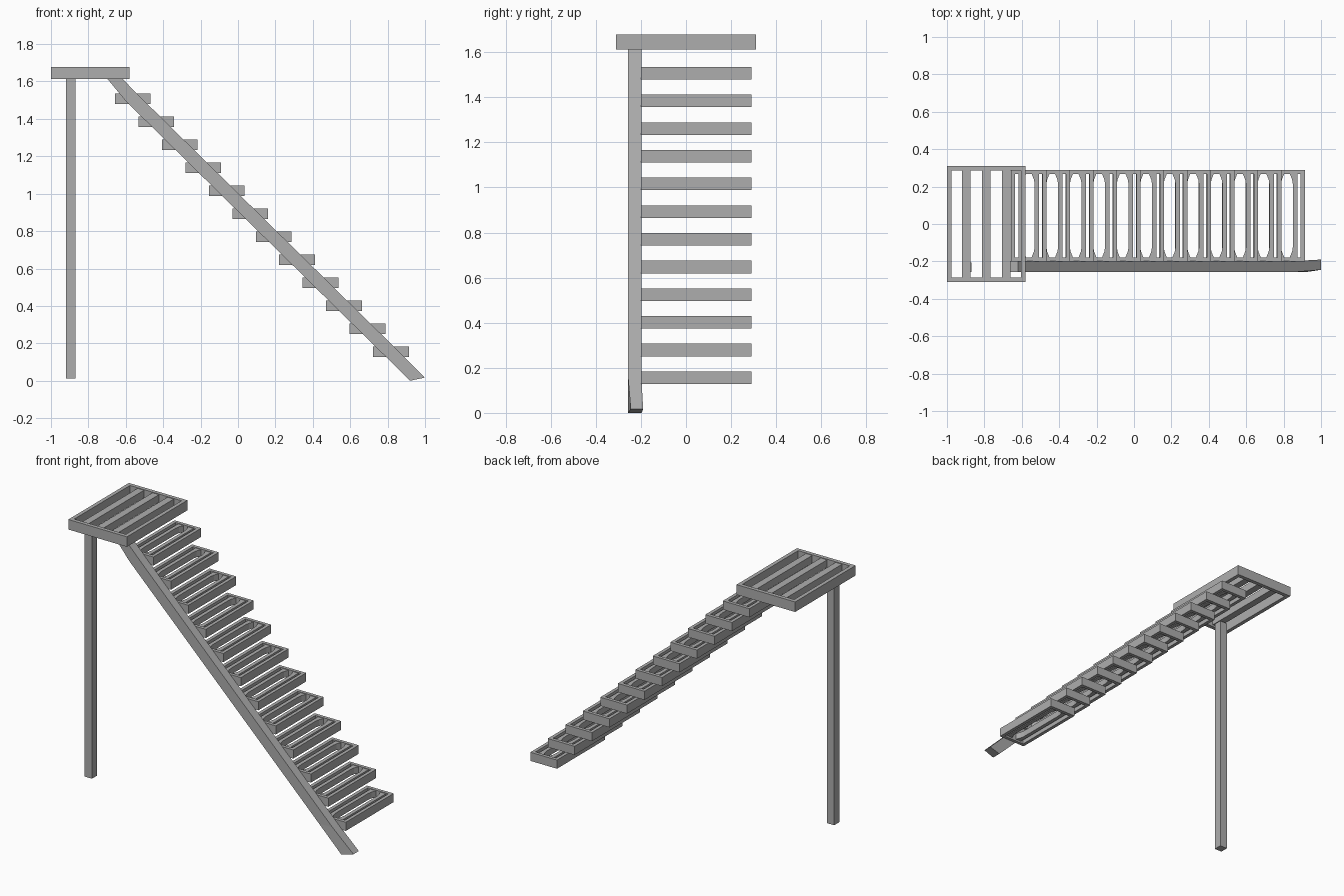
import bpy

if "Cube" in bpy.data.objects:
    bpy.data.objects.remove(bpy.data.objects["Cube"])

grey = bpy.data.materials.new("painted grey steel")
grey.diffuse_color = (0.42, 0.42, 0.42, 1)
grey.use_nodes = True
grey.node_tree.nodes["Principled BSDF"].inputs["Base Color"].default_value = grey.diffuse_color


def make(name, verts, faces):
    me = bpy.data.meshes.new(name)
    me.from_pydata(verts, [], faces)
    me.update()
    me.materials.append(grey)
    ob = bpy.data.objects.new(name, me)
    bpy.context.collection.objects.link(ob)
    return ob


def prism(name, outline, z0, z1):
    """Extrude a counter-clockwise xy outline upward."""
    n = len(outline)
    verts = [(x, y, z) for z in (z0, z1) for x, y in outline]
    faces = [tuple(range(n))[::-1], tuple(range(n, 2 * n))]
    faces += [(i, (i + 1) % n, n + (i + 1) % n, n + i) for i in range(n)]
    return make(name, verts, faces)


def rect(x0, x1, y0, y1):
    return [(x0, y0), (x1, y0), (x1, y1), (x0, y1)]


def frame(name, x0, x1, y0, y1, z0, z1, w):
    """Open rectangular rim of width w."""
    o, i = rect(x0, x1, y0, y1), rect(x0 + w, x1 - w, y0 + w, y1 - w)
    verts = [(x, y, z) for z in (z0, z1) for x, y in o + i]
    faces = []
    for a in range(4):
        b = (a + 1) % 4
        faces += [(a, b, 8 + b, 8 + a), (4 + b, 4 + a, 12 + a, 12 + b),
                  (8 + a, 8 + b, 12 + b, 12 + a), (b, a, 4 + a, 4 + b)]
    return make(name, verts, faces)


# Landing: rim and three slats
frame("landing_frame", -1.0, -0.58, -0.31, 0.31, 1.613, 1.678, 0.025)
for k, x in enumerate((-0.92, -0.813, -0.706)):
    prism(f"landing_slat_{k + 1}", rect(x, x + 0.046, -0.29, 0.29), 1.625, 1.674)

# Support post under the landing
prism("support_post", rect(-0.92, -0.868, -0.257, -0.205), 0.012, 1.616)

# Treads: rim plus two slats that flare inward at their ends
Y0, Y1 = -0.2, 0.29
for s in range(12):
    x0 = -0.658 + s * 0.1255
    x1 = x0 + 0.191
    z1 = 1.535 - s * 0.1228
    frame(f"tread_{s + 1}_frame", x0, x1, Y0, Y1, z1 - 0.056, z1, 0.022)
    a, b = Y0 + 0.018, Y1 - 0.018
    for side in (1, -1):
        e = x0 if side == 1 else x1
        pts = [(0.040, a), (0.082, a), (0.068, a + 0.035), (0.064, a + 0.06),
               (0.064, b - 0.06), (0.068, b - 0.035), (0.082, b), (0.040, b)]
        pts = [(e + side * x, y) for x, y in pts]
        prism(f"tread_{s + 1}_slat_{'back' if side == 1 else 'front'}",
              pts[::side], z1 - 0.045, z1 - 0.004)

# Stringer: lofted beam, slightly twisted at its foot
# each row: lower edge x, z, y0, y1, upper edge x, z, y0, y1
rows = [(-0.70, 1.616, -0.257, -0.198, -0.62, 1.616, -0.257, -0.198),
        (-0.60, 1.495, -0.257, -0.198, -0.50, 1.495, -0.257, -0.198),
        (0.76, 0.158, -0.257, -0.198, 0.858, 0.158, -0.257, -0.198),
        (0.92, 0.0, -0.257, -0.197, 1.0, 0.017, -0.245, -0.19)]
verts = []
for lx, lz, l0, l1, ux, uz, u0, u1 in rows:
    verts += [(lx, l0, lz), (ux, u0, uz), (ux, u1, uz), (lx, l1, lz)]
faces = [(0, 1, 2, 3), (15, 14, 13, 12)]
for r in range(0, 12, 4):
    faces += [(r + i, r + 4 + i, r + 4 + (i + 1) % 4, r + (i + 1) % 4)
              for i in range(4)]
make("stringer", verts, faces)
